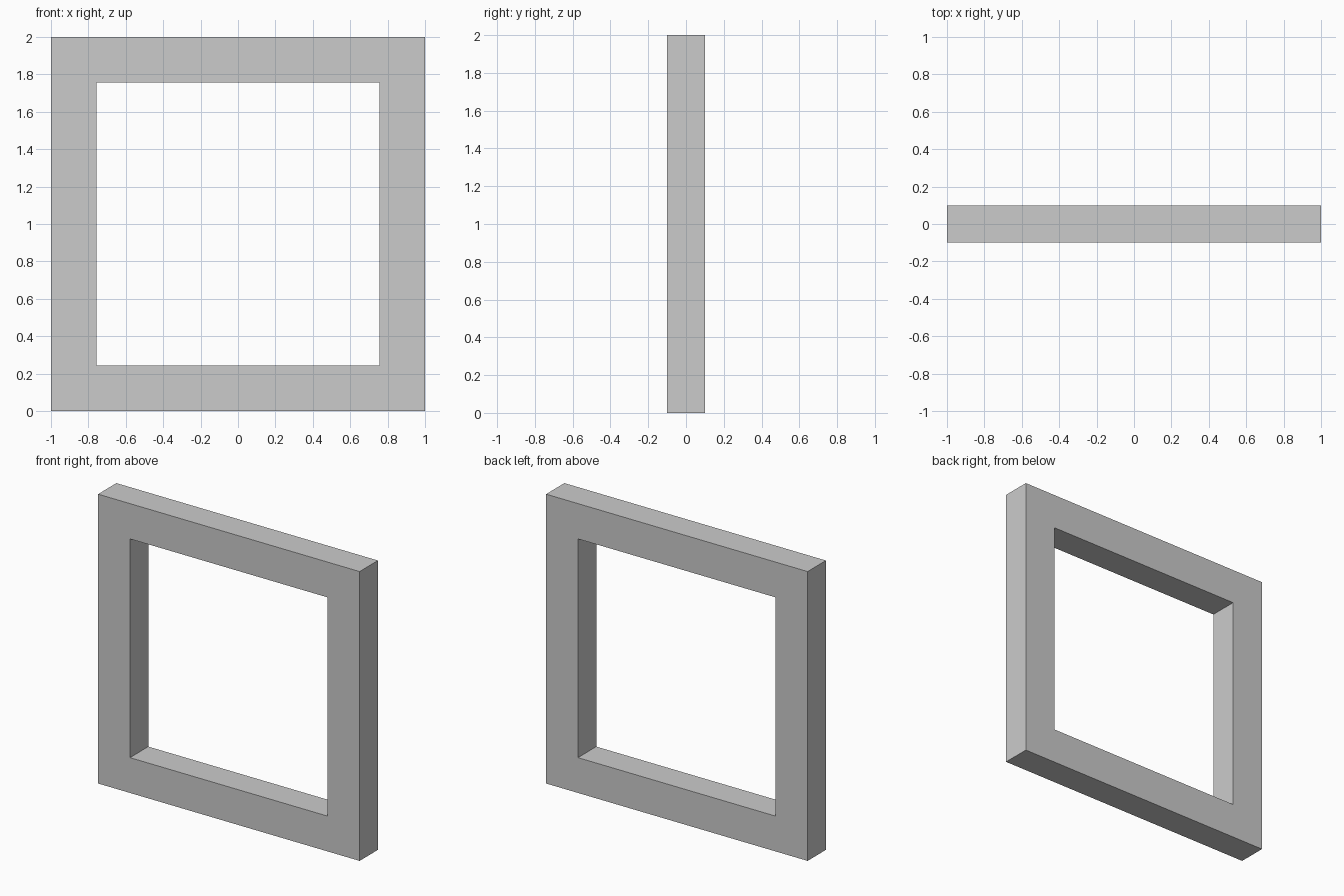
import bpy
import bmesh

if "Cube" in bpy.data.objects:
    bpy.data.objects.remove(bpy.data.objects["Cube"])

OUTER, INNER, DEPTH, MID = 1.0, 0.756, 0.1, 1.0


def square_loop(bm, half, y):
    corners = [(-1, -1), (1, -1), (1, 1), (-1, 1)]
    return [bm.verts.new((sx * half, y, MID + sz * half)) for sx, sz in corners]


# Square frame: a four-cornered cross-section swept around the opening
bm = bmesh.new()
section = [(OUTER, -DEPTH), (OUTER, DEPTH), (INNER, DEPTH), (INNER, -DEPTH)]
loops = [square_loop(bm, half, y) for half, y in section]
for k in range(4):
    a, b = loops[k], loops[(k + 1) % 4]
    for i in range(4):
        j = (i + 1) % 4
        bm.faces.new((a[i], a[j], b[j], b[i]))
bmesh.ops.recalc_face_normals(bm, faces=bm.faces)

mesh = bpy.data.meshes.new("square_frame")
bm.to_mesh(mesh)
bm.free()
bpy.context.collection.objects.link(bpy.data.objects.new("square_frame", mesh))
